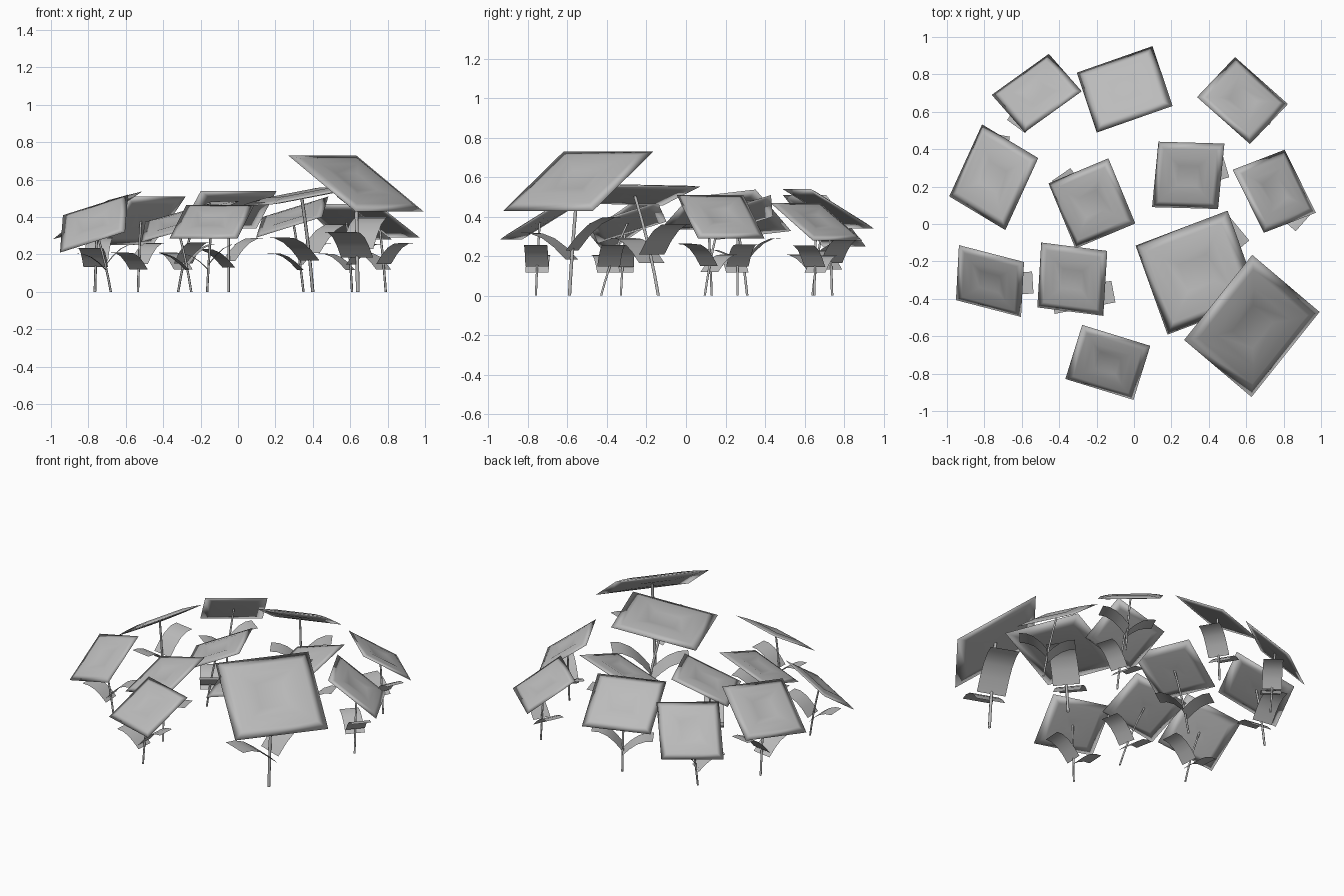
import bpy, bmesh, math
from mathutils import Vector, Matrix

if "Cube" in bpy.data.objects:
    bpy.data.objects.remove(bpy.data.objects["Cube"])

grey = bpy.data.materials.new("soft grey")
grey.diffuse_color = (0.5, 0.5, 0.5, 1)
grey.use_nodes = True
grey.node_tree.nodes["Principled BSDF"].inputs["Base Color"].default_value = grey.diffuse_color

# head centre | level edge u | sloping edge v | stem foot (x, y)
PLANTS = [
    (-.52, .70, .38, .305, .219, 0, .176, -.20, .26, -.535, .64),
    (-.05, .72, .44, .405, .142, 0, .107, -.32, .20, -.05, .74),
    (.58, .66, .375, .283, -.251, 0, -.203, -.214, .19, .61, .65),
    (-.75, .25, .41, -.176, -.385, -.045, -.30, .18, -.21, -.765, .31),
    (-.225, .11, .41, .144, -.348, 0, .32, .134, .15, -.32, .13),
    (.29, .26, .40, .353, -.01, .11, -.034, -.35, -.11, .35, .26),
    (.75, .175, .40, .166, -.337, 0, .278, .107, -.22, .79, .095),
    (-.77, -.305, .365, .348, -.09, .11, -.016, -.294, -.20, -.68, -.33),
    (-.33, -.295, .37, .353, -.045, .10, -.021, -.347, -.11, -.25, -.43),
    (.34, -.26, .51, .492, .187, .095, .171, -.476, .01, .40, -.14),
    (.63, -.545, .58, .364, .455, 0, .36, -.305, -.30, .64, -.59),
    (-.14, -.74, .375, .364, -.112, 0, -.09, -.289, -.18, -.165, -.76),
]
# turn of the leaf pair away from the head's level edge, in degrees
LEAF_TURN = [18, 12, 16, 195, 12, 18, 22, 18, 18, 19, 18, 14]


def make(name, verts, faces):
    me = bpy.data.meshes.new(name)
    me.from_pydata([tuple(p) for p in verts], [], faces)
    for p in me.polygons:
        p.use_smooth = True
    me.materials.append(grey)
    ob = bpy.data.objects.new(name, me)
    bpy.context.collection.objects.link(ob)
    return ob


# thin square head: shared rim, raised ring and dip on top, shallow underside
def head(c, u, v, s):
    n = u.cross(v).normalized()
    if n.z < 0:
        u, v, n = v, u, -n
    rings = [(.12, -.015), (.35, -.02), (.7, -.012), (1, 0),
             (.8, .025), (.55, .045), (.3, .02), (.12, .01)]
    verts, faces = [], []
    for k, h in rings:
        for a, b in ((-1, -1), (1, -1), (1, 1), (-1, 1)):
            verts.append(c + (u * a + v * b) * k / 2 + n * h * s)
    for r in range(len(rings) - 1):
        for i in range(4):
            j = (i + 1) % 4
            faces.append((4 * r + i, 4 * r + j, 4 * r + 4 + j, 4 * r + 4 + i))
    m = 4 * (len(rings) - 1)
    faces.append((m, m + 1, m + 2, m + 3))
    faces.append((3, 2, 1, 0))
    make("flower_head", verts, faces)


# gently bowed six-sided stem
def stem_point(foot, top, t):
    p = foot.lerp(top, t)
    side = (top - foot) * t * (1 - t) * .3
    return p - Vector((side.x, side.y, 0))


def stem(foot, top, r):
    verts, faces, seg = [], [], 5
    for k in range(seg + 1):
        p = stem_point(foot, top, k / seg)
        for i in range(6):
            a = i * math.pi / 3
            verts.append(p + Vector((math.cos(a), math.sin(a), 0)) * r)
    for k in range(seg):
        for i in range(6):
            j = (i + 1) % 6
            faces.append((6 * k + i, 6 * k + j, 6 * k + 6 + j, 6 * k + 6 + i))
    make("stem", verts, faces)


# arched rectangular leaf blade
def leaf(root, out, s, low, rise):
    side = Vector((-out.y, out.x, 0))
    profile = [(0, 0), (.11, .45), (.22, .78), (.34, .97), (.45, 1)]
    verts, faces = [], []
    for r, h in profile:
        p = root + out * r * s
        p.z = (low + rise * h) * s
        w = .16 * s
        verts += [p - side * w, p + side * w]
    for k in range(len(profile) - 1):
        faces.append((2 * k, 2 * k + 1, 2 * k + 3, 2 * k + 2))
    make("leaf", verts, faces)


for (cx, cy, cz, ux, uy, uz, vx, vy, vz, fx, fy), turn in zip(PLANTS, LEAF_TURN):
    c, u, v = Vector((cx, cy, cz)), Vector((ux, uy, uz)), Vector((vx, vy, vz))
    foot, s = Vector((fx, fy, 0)), (u.length + v.length) / 2
    head(c, u, v, s)
    stem(foot, c, .017 * s)
    out = Vector((ux, uy, 0)).normalized()
    out = Matrix.Rotation(math.radians(turn), 3, 'Z') @ out
    root = stem_point(foot, c, .35)
    leaf(root, -out, s, .32, .24)
    leaf(root, out, s, .40, .30)
